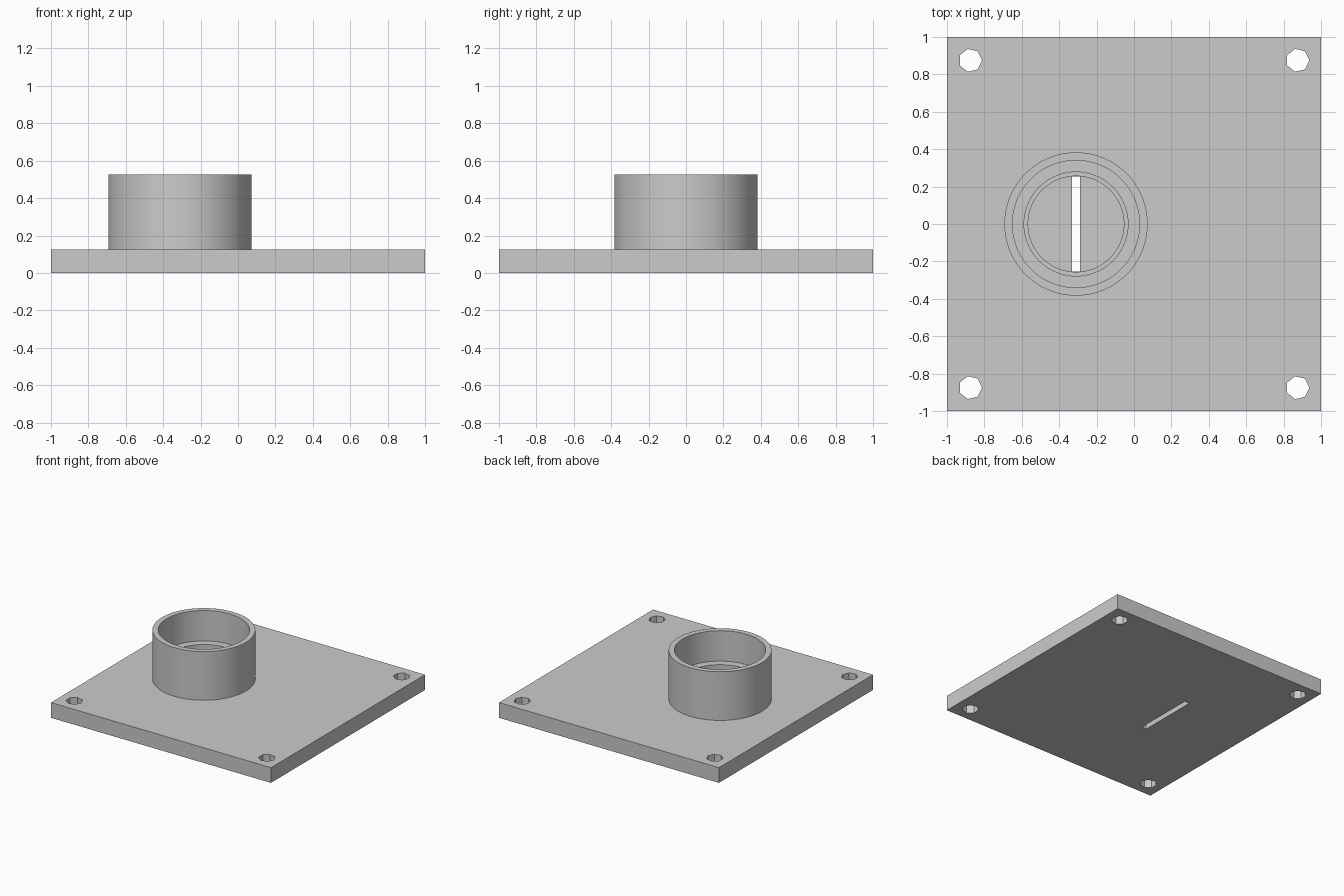
import bpy, bmesh, math
from mathutils import Vector

cube = bpy.data.objects.get("Cube")
if cube:
    bpy.data.objects.remove(cube, do_unlink=True)

GREY = (0.6, 0.6, 0.6, 1.0)
mat = bpy.data.materials.new("light grey")
mat.use_nodes = True
mat.diffuse_color = GREY
mat.node_tree.nodes["Principled BSDF"].inputs["Base Color"].default_value = GREY

CENTRE_X = -0.31      # axis of the round socket
PLATE_TOP = 0.125
SEGMENTS = 96


def make_object(name, bm):
    bmesh.ops.recalc_face_normals(bm, faces=bm.faces)
    mesh = bpy.data.meshes.new(name)
    bm.to_mesh(mesh)
    bm.free()
    mesh.materials.append(mat)
    obj = bpy.data.objects.new(name, mesh)
    bpy.context.collection.objects.link(obj)
    return obj


def prism(name, outline, z0, z1):
    """Upright solid from a flat outline."""
    bm = bmesh.new()
    face = bm.faces.new([bm.verts.new((x, y, z0)) for x, y in outline])
    top = bmesh.ops.extrude_face_region(bm, geom=[face])["geom"]
    verts = [v for v in top if isinstance(v, bmesh.types.BMVert)]
    bmesh.ops.translate(bm, verts=verts, vec=(0, 0, z1 - z0))
    return make_object(name, bm)


def polygon(cx, cy, r, sides):
    turns = [2 * math.pi * i / sides for i in range(sides)]
    return [(cx + r * math.cos(a), cy + r * math.sin(a)) for a in turns]


def rectangle(cx, cy, hx, hy):
    return [(cx - hx, cy - hy), (cx + hx, cy - hy), (cx + hx, cy + hy), (cx - hx, cy + hy)]


def smooth(obj):
    bpy.ops.object.select_all(action="DESELECT")
    obj.select_set(True)
    bpy.context.view_layer.objects.active = obj
    bpy.ops.object.shade_smooth_by_angle(angle=math.radians(30))


# Square base plate
plate = prism("base_plate", rectangle(0, 0, 1, 1), 0, PLATE_TOP)

# Cutters: corner screw holes, shallow round recess and the through slot
cutters = [prism("screw_hole_cutter", polygon(sx * 0.875, sy * 0.875, 0.0625, 7), -0.1, 0.3)
           for sx in (-1, 1) for sy in (-1, 1)]
cutters.append(prism("recess_cutter", polygon(CENTRE_X, 0, 0.256, SEGMENTS), 0.0625, 0.3))
cutters.append(prism("slot_cutter", rectangle(CENTRE_X, 0, 0.021, 0.253), -0.1, 0.1))

bpy.context.view_layer.objects.active = plate
for cutter in cutters:
    cutter.hide_render = True
    mod = plate.modifiers.new("cut", "BOOLEAN")
    mod.operation = "DIFFERENCE"
    mod.solver = "EXACT"
    mod.object = cutter
    bpy.ops.object.modifier_apply(modifier=mod.name)
    bpy.data.objects.remove(cutter, do_unlink=True)
smooth(plate)

# Round socket with an inner ledge, turned from its wall section
section = [(0.383, PLATE_TOP), (0.383, 0.525), (0.34, 0.525),
           (0.34, 0.275), (0.278, 0.275), (0.278, PLATE_TOP)]
bm = bmesh.new()
ring = [bm.verts.new((CENTRE_X + r, 0, z)) for r, z in section]
edges = [bm.edges.new((ring[i], ring[(i + 1) % len(ring)])) for i in range(len(ring))]
bmesh.ops.spin(bm, geom=ring + edges, cent=(CENTRE_X, 0, 0), axis=(0, 0, 1),
               angle=2 * math.pi, steps=SEGMENTS, use_merge=True)
bmesh.ops.remove_doubles(bm, verts=bm.verts, dist=0.0001)
smooth(make_object("round_socket", bm))
